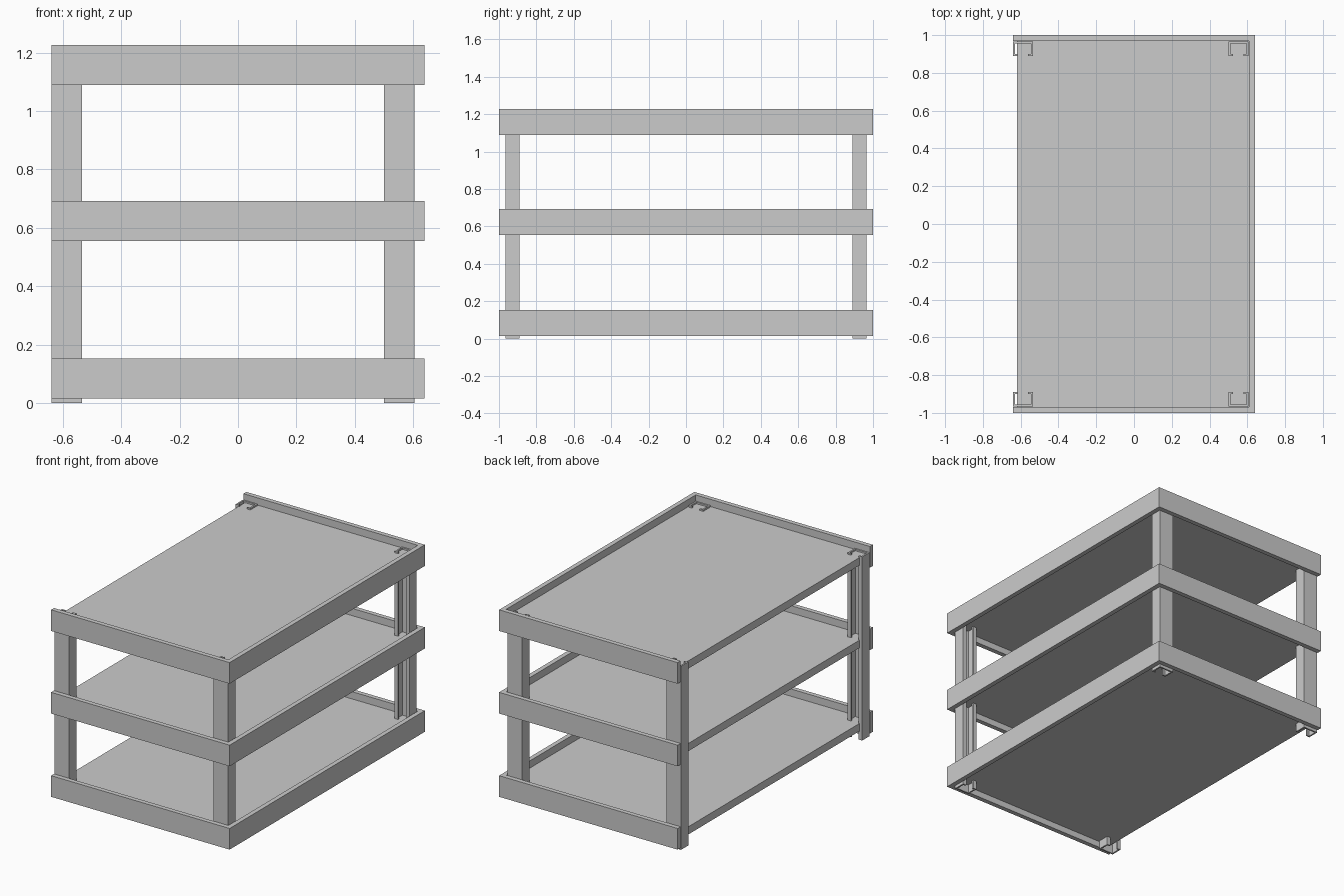
import bpy
import bmesh

default = bpy.data.objects.get("Cube")
if default:
    bpy.data.objects.remove(default, do_unlink=True)

gray = bpy.data.materials.new("light gray metal")
gray.use_nodes = True
color = (0.6, 0.6, 0.6, 1)
gray.diffuse_color = color
gray.node_tree.nodes["Principled BSDF"].inputs["Base Color"].default_value = color


def prism(name, outline, z0, z1):
    """Extrude a flat outline upward from z0 to z1."""
    bm = bmesh.new()
    face = bm.faces.new([bm.verts.new((x, y, z0)) for x, y in outline])
    up = bmesh.ops.extrude_face_region(bm, geom=[face])
    verts = [v for v in up["geom"] if isinstance(v, bmesh.types.BMVert)]
    bmesh.ops.translate(bm, verts=verts, vec=(0, 0, z1 - z0))
    bmesh.ops.recalc_face_normals(bm, faces=bm.faces)
    mesh = bpy.data.meshes.new(name)
    bm.to_mesh(mesh)
    bm.free()
    mesh.materials.append(gray)
    obj = bpy.data.objects.new(name, mesh)
    bpy.context.collection.objects.link(obj)
    return obj


def rect(x0, x1, y0, y1):
    return [(x0, y0), (x1, y0), (x1, y1), (x0, y1)]


# Three trays: a rim open on one long side, and a recessed floor panel
X, Y, RIM, HEIGHT = 0.64, 1.0, 0.03, 0.137
rim = [(-X, -Y), (X, -Y), (X, Y), (-X, Y),
       (-X, Y - RIM), (X - RIM, Y - RIM), (X - RIM, RIM - Y), (-X, RIM - Y)]
for level, z in (("bottom", 0.015), ("middle", 0.555), ("top", 1.09)):
    prism(level + "_tray_rim", rim, z, z + HEIGHT)
    prism(level + "_tray_floor", rect(-0.62, 0.61, -0.97, 0.97),
          z + 0.04, z + 0.09)

# Four lipped channel posts, opening toward the middle of the rack
WALL, LIP, DEPTH = 0.01, 0.025, 0.075


def channel(x0, x1, side):
    outer, inner = 0.965, 0.965 - DEPTH
    points = [(x0, outer), (x1, outer), (x1, inner), (x1 - LIP, inner),
              (x1 - LIP, inner + WALL), (x1 - WALL, inner + WALL),
              (x1 - WALL, outer - WALL), (x0 + WALL, outer - WALL),
              (x0 + WALL, inner + WALL), (x0 + LIP, inner + WALL),
              (x0 + LIP, inner), (x0, inner)]
    return [(x, y * side) for x, y in points]


for end, side in (("front", -1), ("back", 1)):
    for hand, x0 in (("right", -0.64), ("left", 0.5)):
        prism(f"{end}_{hand}_post", channel(x0, x0 + 0.105, side), 0, 1.19)
